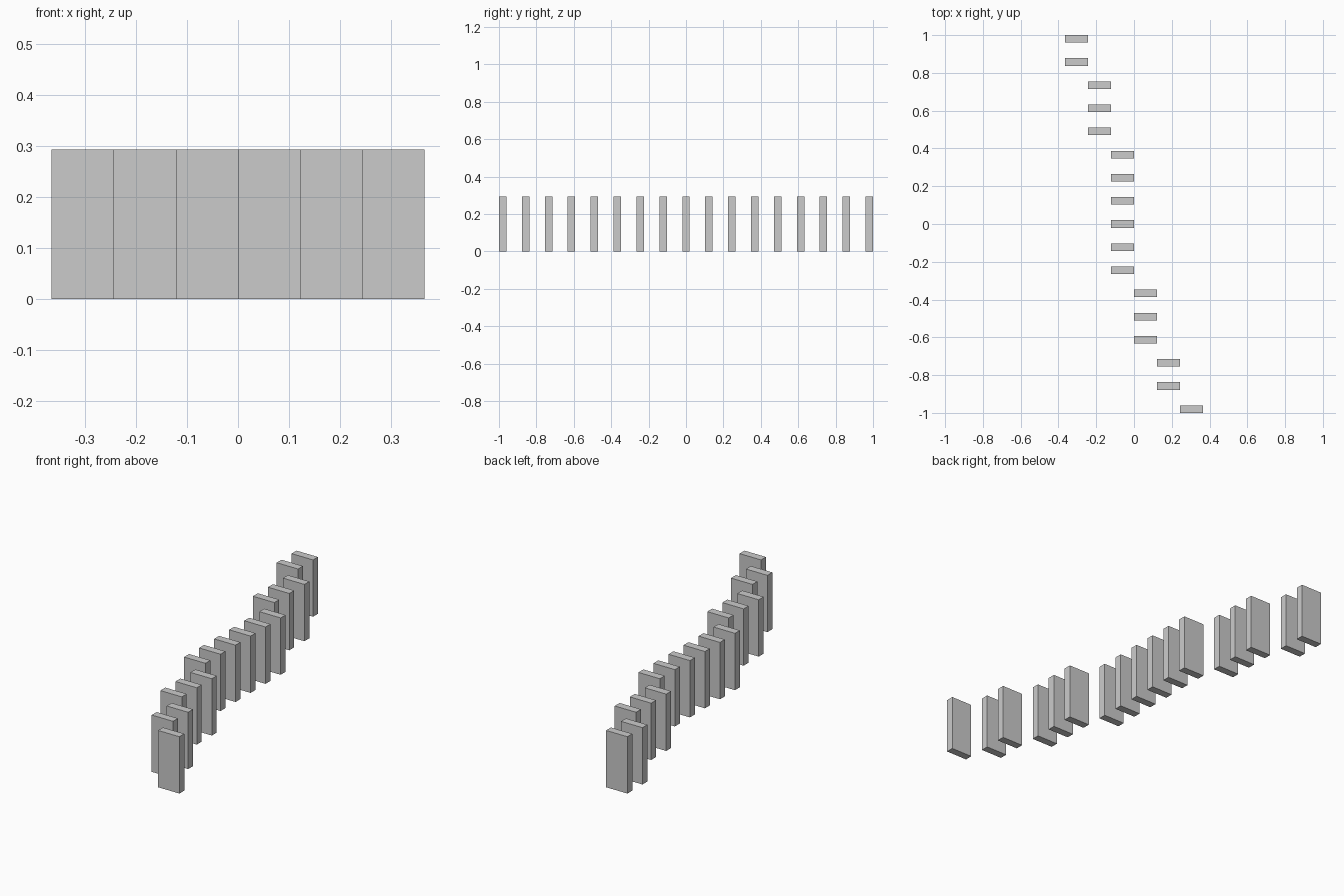
import bpy

if "Cube" in bpy.data.objects:
    bpy.data.objects.remove(bpy.data.objects["Cube"])

WIDTH, THICK, HEIGHT = 0.122, 0.04, 0.293
PITCH = (2.0 - THICK) / 16

# Runs of tiles from front to back: (sideways column, number of tiles)
RUNS = [(2, 1), (1, 2), (0, 3), (-1, 6), (-2, 3), (-3, 2)]


def add_tile(index, column):
    x = (column + 0.5) * WIDTH
    y = -1.0 + THICK / 2 + index * PITCH
    bpy.ops.mesh.primitive_cube_add(size=1, location=(x, y, HEIGHT / 2))
    tile = bpy.context.object
    tile.name = f"domino_tile_{index + 1:02d}"
    tile.scale = (WIDTH, THICK, HEIGHT)
    bpy.ops.object.transform_apply(location=False, rotation=False, scale=True)


# Curving row of standing tiles
columns = [column for column, count in RUNS for _ in range(count)]
for index, column in enumerate(columns):
    add_tile(index, column)
